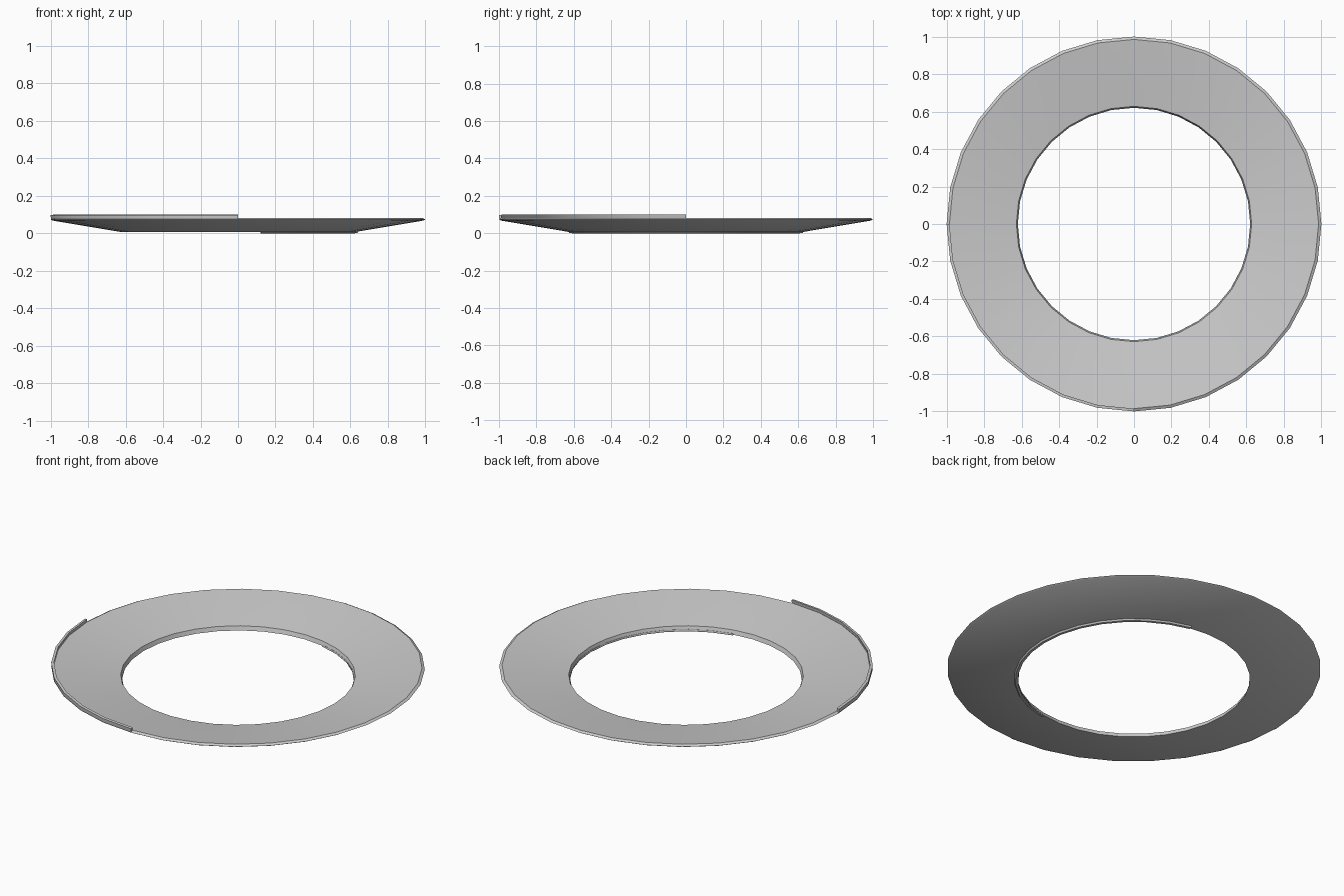
import bpy, bmesh, math

if "Cube" in bpy.data.objects:
    bpy.data.objects.remove(bpy.data.objects["Cube"])

SIDES = 32


def sweep(name, profile, first, count):
    """Turn a closed (radius, height) profile about z over some of the 32 steps."""
    full = count == SIDES
    bm = bmesh.new()
    rows = []
    for i in range(count if full else count + 1):
        a = 2 * math.pi * (first + i) / SIDES
        rows.append([bm.verts.new((r * math.cos(a), r * math.sin(a), z)) for r, z in profile])
    n = len(profile)
    for i in range(count):
        p, q = rows[i], rows[(i + 1) % len(rows)]
        for j in range(n):
            k = (j + 1) % n
            bm.faces.new((p[j], q[j], q[k], p[k]))
    if not full:
        bm.faces.new(rows[0])
        bm.faces.new(rows[-1])
    bmesh.ops.recalc_face_normals(bm, faces=bm.faces)
    me = bpy.data.meshes.new(name)
    bm.to_mesh(me)
    bm.free()
    ob = bpy.data.objects.new(name, me)
    bpy.context.collection.objects.link(ob)
    bpy.context.view_layer.objects.active = ob
    ob.select_set(True)
    bpy.ops.object.shade_smooth_by_angle(angle=math.radians(30))
    ob.select_set(False)
    return ob


# shallow dished ring with a thin outer edge
sweep("dished_ring", [(0.62, 0.006), (0.99, 0.068), (1.0, 0.074), (0.985, 0.082),
                      (0.64, 0.032), (0.628, 0.03)], 0, SIDES)
# raised lip over the front left quarter of the outer edge
sweep("outer_lip", [(0.988, 0.078), (0.998, 0.075), (1.0, 0.097), (0.985, 0.099)], 16, 8)
# slight lower lip on the right half of the inner edge
sweep("inner_lip", [(0.621, 0.012), (0.622, 0.0), (0.636, 0.001), (0.645, 0.014)], -7, 14)
